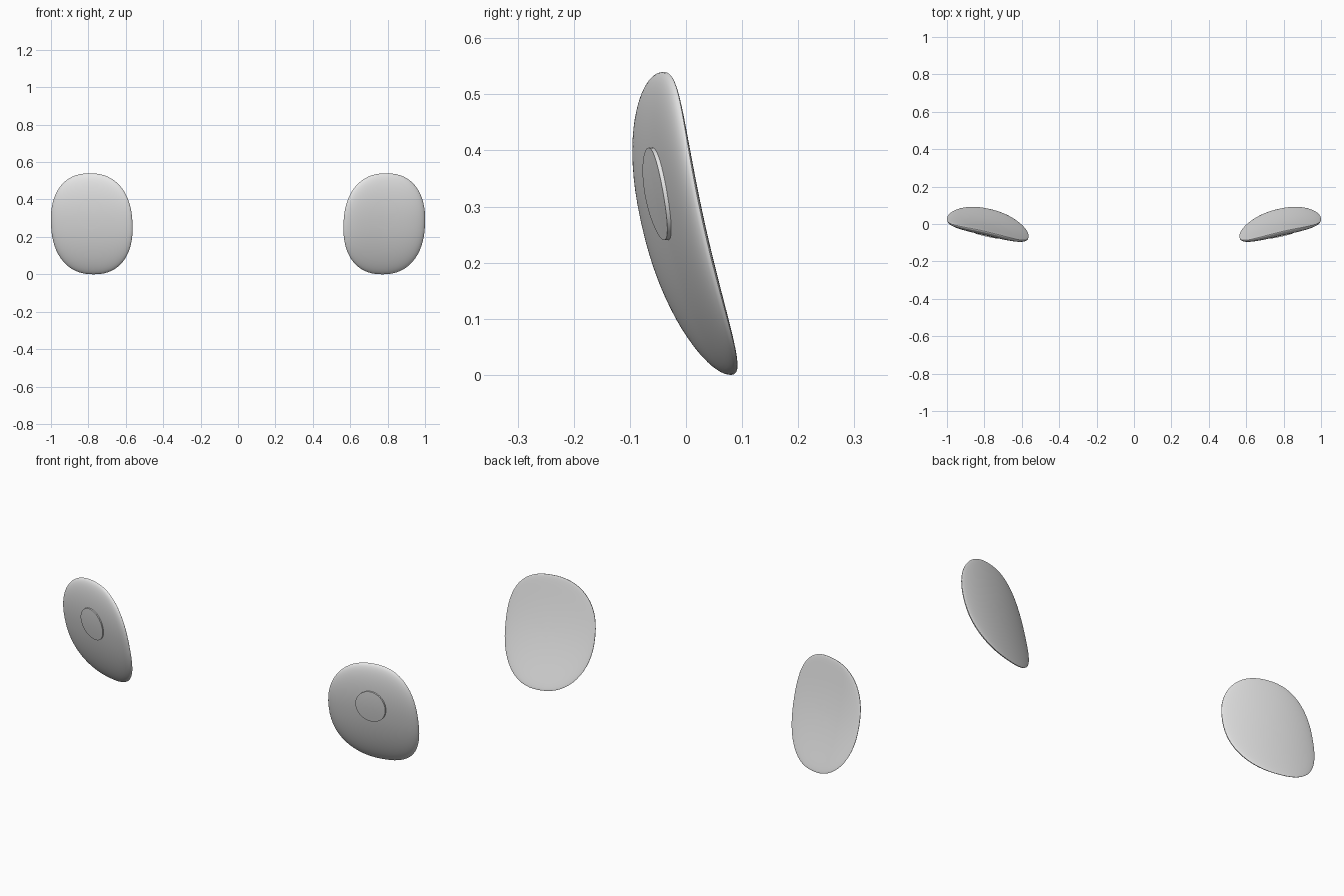
import bpy
import bmesh
import math

cube = bpy.data.objects.get("Cube")
if cube:
    bpy.data.objects.remove(cube, do_unlink=True)

POWER = 2.3      # squareness of the rounded oval outline
SEGMENTS = 64

mat = bpy.data.materials.new("light_grey")
mat.use_nodes = True
grey = (0.8, 0.8, 0.8, 1.0)
mat.diffuse_color = grey
mat.node_tree.nodes["Principled BSDF"].inputs["Base Color"].default_value = grey


def lens_point(u, w, depth, offset=0.0):
    """Point on a curved lens; u and w run from -1 to 1 across and up."""
    norm = abs(u) ** POWER + abs(w) ** POWER
    y = 0.05 * u - 0.06 * w - 0.02 * (u * u - w * w)
    y += depth * math.sqrt(max(0.0, 1.0 - norm)) + offset
    return (0.782 + 0.218 * u + 0.01 * w, y, 0.27 + 0.27 * w)


def oval(r, angle):
    c, s = math.cos(angle), math.sin(angle)
    e = 2.0 / POWER
    return (r * math.copysign(abs(c) ** e, c), r * math.copysign(abs(s) ** e, s))


def eye_point(step, angle):
    # step runs 0..1 from the front pole, round the rim, to the back pole
    t = step * math.pi
    r = math.sin(t) ** (2.0 / POWER) if 0 < step < 1 else 0.0
    u, w = oval(r, angle)
    return lens_point(u, w, -0.04 if step <= 0.5 else 0.01)


def pupil_point(step, angle):
    # thin disc following the front of the eye, with a short sunken wall
    r = min(step / 0.8, 1.0)
    offset = -0.007 if step < 0.85 else 0.006
    u = 0.02 + 0.333 * r * math.cos(angle)
    w = 0.195 + 0.305 * r * math.sin(angle)
    return lens_point(u, w, -0.04, offset)


def build(name, side, point, steps, closed):
    bm = bmesh.new()

    def vert(step, angle):
        x, y, z = point(step, angle)
        return bm.verts.new((side * x, y, z))

    angles = [2 * math.pi * i / SEGMENTS for i in range(SEGMENTS)]
    pole = vert(steps[0], 0)
    rings = [[vert(s, a) for a in angles] for s in steps[1:-1]]
    last = vert(steps[-1], 0) if closed else None
    if not closed:
        rings.append([vert(steps[-1], a) for a in angles])
    for i in range(SEGMENTS):
        j = (i + 1) % SEGMENTS
        bm.faces.new((pole, rings[0][i], rings[0][j]))
        for a, b in zip(rings, rings[1:]):
            bm.faces.new((a[i], b[i], b[j], a[j]))
        if closed:
            bm.faces.new((last, rings[-1][j], rings[-1][i]))
    if not closed:
        bm.faces.new(rings[-1])
    bmesh.ops.recalc_face_normals(bm, faces=bm.faces)
    mesh = bpy.data.meshes.new(name)
    bm.to_mesh(mesh)
    bm.free()
    mesh.materials.append(mat)
    obj = bpy.data.objects.new(name, mesh)
    bpy.context.collection.objects.link(obj)
    bpy.ops.object.select_all(action="DESELECT")
    obj.select_set(True)
    bpy.context.view_layer.objects.active = obj
    bpy.ops.object.shade_smooth_by_angle(angle=math.radians(40))


# Mirrored pair of eyes, each with a raised pupil disc
for side, label in ((1, "left"), (-1, "right")):
    build(label + "_eye", side, eye_point, [i / 32 for i in range(33)], True)
    build(label + "_pupil", side, pupil_point, [0, 0.2, 0.4, 0.6, 0.8, 1.0], False)
